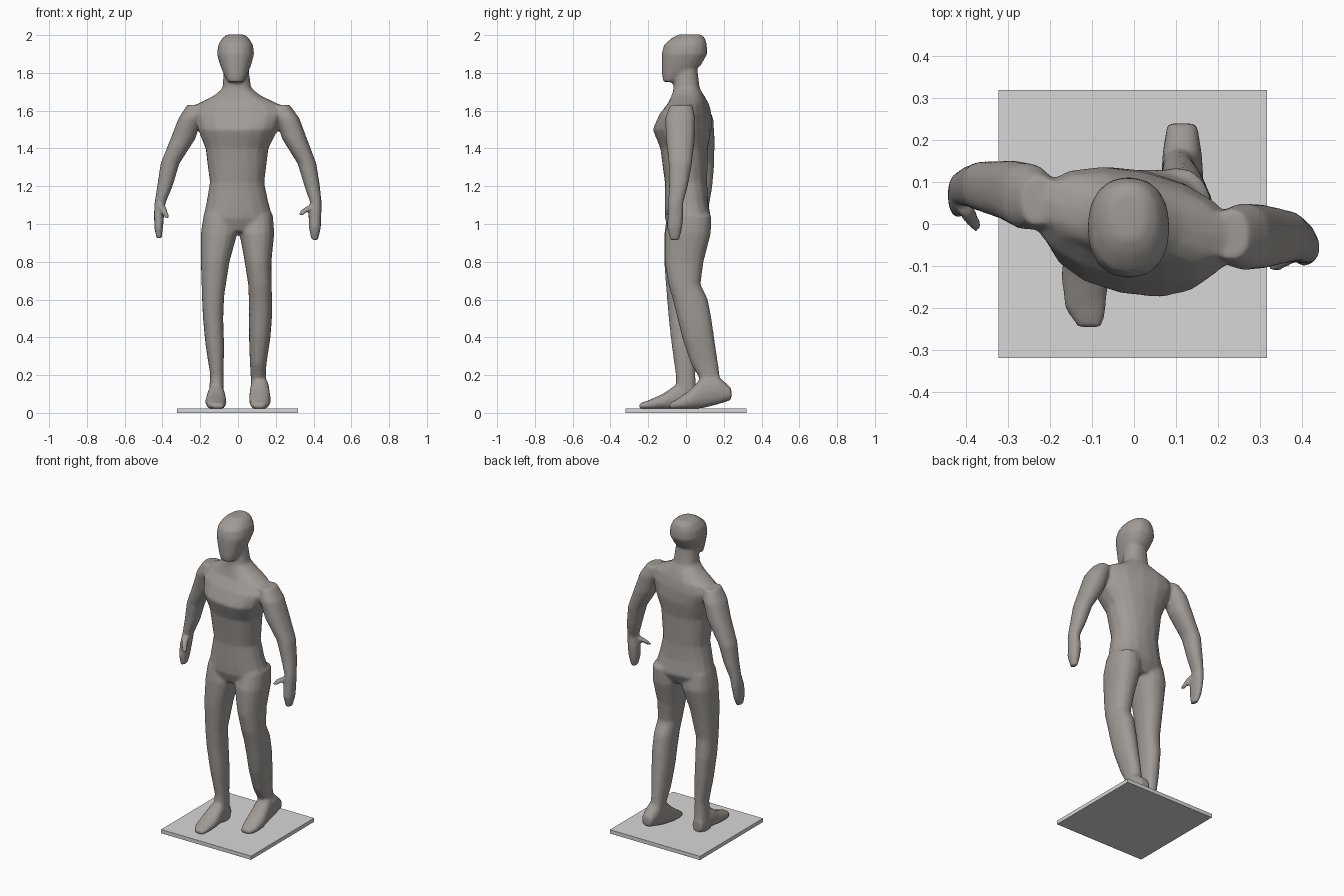
import bpy, bmesh, math


def material(name, rgb):
    m = bpy.data.materials.new(name)
    m.diffuse_color = (*rgb, 1)
    return m


clay = material("warm grey", (0.35, 0.325, 0.305))
pale = material("pale grey", (0.68, 0.68, 0.68))
SIDES = 16


def loft(bm, rings, along="z"):
    """Closed tube through rounded rings: (position, cx, rx, c2, r2[, yaw])."""
    loops = []
    for ring in rings:
        p, cx, rx, c2, r2 = ring[:5]
        yaw = math.radians(ring[5]) if len(ring) > 5 else 0
        loop = []
        for i in range(SIDES):
            a = 2 * math.pi * i / SIDES
            c, s = math.cos(a), math.sin(a)
            u = rx * math.copysign(abs(c) ** 0.88, c)
            v = r2 * math.copysign(abs(s) ** 0.88, s)
            x = cx + u * math.cos(yaw) - v * math.sin(yaw)
            w = c2 + u * math.sin(yaw) + v * math.cos(yaw)
            loop.append(bm.verts.new((x, w, p) if along == "z" else (x, p, w)))
        loops.append(loop)
    for a, b in zip(loops, loops[1:]):
        for i in range(SIDES):
            j = (i + 1) % SIDES
            bm.faces.new((a[i], a[j], b[j], b[i]))
    bm.faces.new(loops[0])
    bm.faces.new(loops[-1])


bm = bmesh.new()

# Torso and neck, twisting from the hips to the shoulders
loft(bm, [(0.96, 0, .14, .005, .09, 6), (1.03, 0, .185, .01, .122, 5),
          (1.12, -.003, .163, .002, .115, 2), (1.22, -.005, .144, 0, .112, -2),
          (1.40, -.005, .168, -.01, .125, -8), (1.50, 0, .215, -.02, .15, -12),
          (1.58, 0, .245, -.003, .128, -12), (1.635, 0, .22, .012, .10, -12),
          (1.68, -.003, .125, .01, .085, -10), (1.72, -.006, .076, .003, .07),
          (1.82, -.01, .066, 0, .06)])

# Head with a forward jaw
loft(bm, [(1.752, -.012, .042, -.09, .03), (1.79, -.012, .062, -.058, .069),
          (1.84, -.013, .082, -.025, .104), (1.90, -.013, .099, -.008, .121),
          (1.95, -.013, .092, -.003, .114), (1.985, -.013, .07, .013, .088),
          (2.004, -.013, .042, .02, .058)])

# Arms with hands
loft(bm, [(1.63, -.225, .045, .055, .06), (1.56, -.253, .062, .065, .08),
          (1.45, -.292, .066, .08, .072), (1.32, -.36, .05, .09, .06),
          (1.20, -.387, .041, .09, .05), (1.11, -.413, .029, .085, .04),
          (1.05, -.418, .027, .07, .05), (0.98, -.42, .023, .06, .045),
          (0.925, -.418, .014, .05, .03)])
loft(bm, [(1.63, .23, .045, -.025, .06), (1.56, .262, .063, -.03, .08),
          (1.45, .30, .066, -.03, .077), (1.32, .365, .05, -.03, .062),
          (1.20, .393, .041, -.04, .05), (1.11, .413, .03, -.055, .04),
          (1.05, .407, .034, -.055, .042), (0.98, .407, .032, -.06, .04),
          (0.915, .406, .017, -.06, .024)])

# Thumbs
loft(bm, [(1.10, -.405, .02, .045, .022), (1.065, -.39, .018, .015, .02),
          (1.03, -.374, .012, -.008, .014)])
loft(bm, [(1.10, .395, .02, -.065, .02), (1.075, .358, .025, -.085, .018),
          (1.045, .33, .014, -.108, .014)])

# Legs: one straight, one trailing with a bent knee
loft(bm, [(1.05, -.1, .082, 0, .10), (.95, -.1, .097, 0, .115),
          (.80, -.121, .076, -.018, .098), (.62, -.132, .059, -.028, .074),
          (.50, -.132, .054, -.018, .074), (.35, -.122, .049, -.01, .065),
          (.20, -.112, .035, -.002, .052), (.10, -.115, .04, 0, .054),
          (.022, -.115, .044, 0, .055)])
loft(bm, [(1.05, .1, .085, .025, .11), (.95, .1, .092, .01, .122),
          (.80, .106, .071, -.01, .103), (.68, .116, .062, -.008, .085),
          (.60, .119, .062, .023, .093), (.50, .119, .061, .045, .09),
          (.40, .115, .057, .064, .085), (.26, .107, .044, .098, .072),
          (.19, .107, .04, .123, .056), (.09, .115, .045, .165, .06)])

# Feet
loft(bm, [(.055, -.115, .034, .062, .038), (-.05, -.115, .048, .085, .067),
          (-.12, -.117, .057, .06, .042), (-.20, -.116, .05, .042, .024),
          (-.247, -.105, .03, .036, .014)], "y")
loft(bm, [(.24, .115, .036, .10, .032), (.17, .115, .047, .12, .075),
          (.09, .115, .052, .11, .085), (.02, .116, .058, .07, .052),
          (-.05, .114, .05, .045, .027), (-.088, .11, .03, .036, .014)], "y")

bmesh.ops.recalc_face_normals(bm, faces=bm.faces)
mesh = bpy.data.meshes.new("figure")
bm.to_mesh(mesh)
bm.free()
figure = bpy.data.objects.new("figure", mesh)
bpy.context.collection.objects.link(figure)
mesh.materials.append(clay)
mesh.polygons.foreach_set("use_smooth", [True] * len(mesh.polygons))

# Fuse the parts into one soft skin
fuse = figure.modifiers.new("fuse", "REMESH")
fuse.mode = "VOXEL"
fuse.voxel_size = 0.009
fuse.use_smooth_shade = True
soften = figure.modifiers.new("soften", "SMOOTH")
soften.factor = 0.5
soften.iterations = 6
thin = figure.modifiers.new("thin", "DECIMATE")
thin.ratio = 0.3

# Square base plate
bpy.ops.mesh.primitive_cube_add(size=1, location=(-.003, 0, .012))
plate = bpy.context.object
plate.name = "base_plate"
plate.scale = (.64, .64, .024)
plate.data.materials.append(pale)
